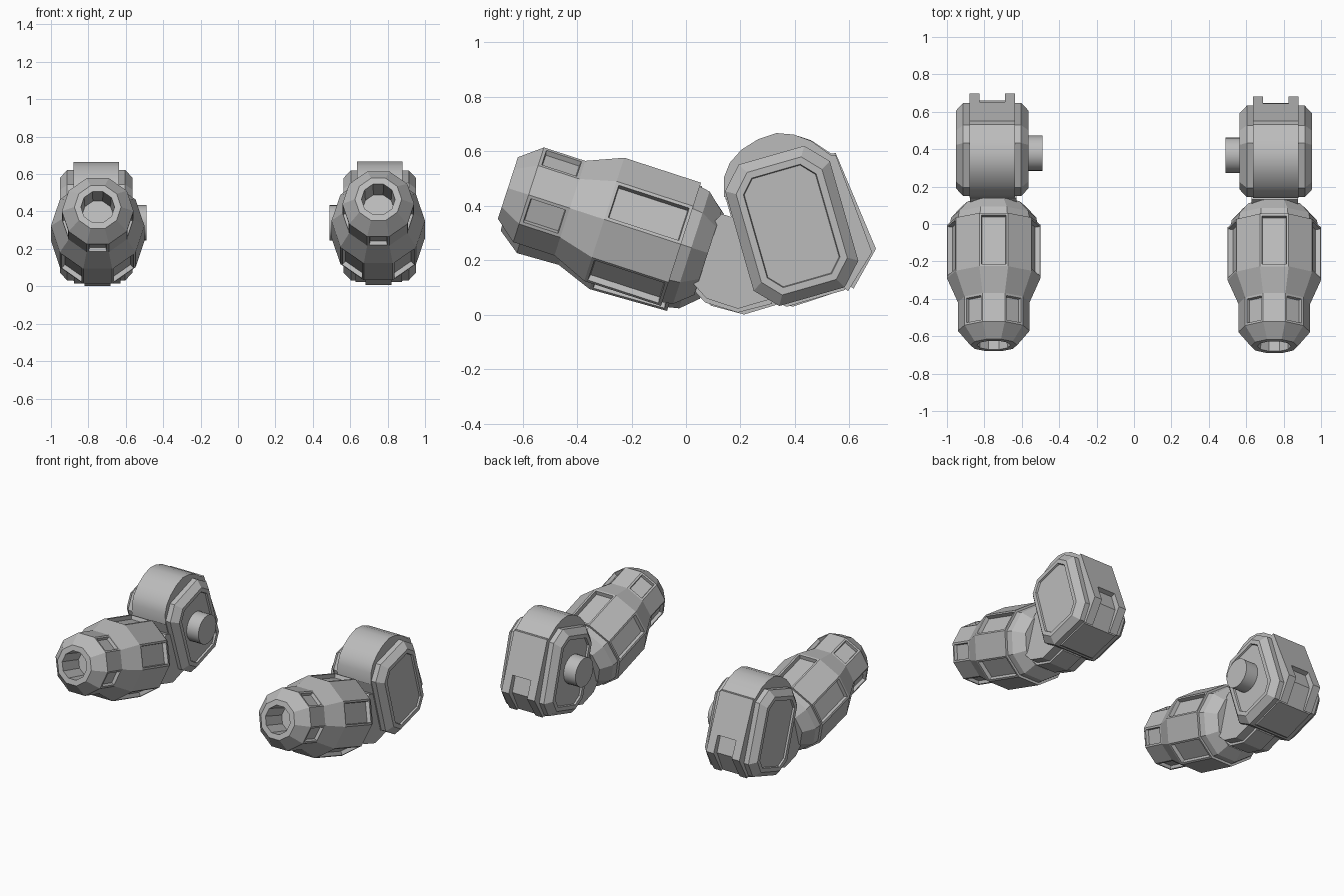
import bpy, bmesh, math
from mathutils import Matrix, Vector

if "Cube" in bpy.data.objects:
    bpy.data.objects.remove(bpy.data.objects["Cube"])

grey = bpy.data.materials.new("matte_grey")
grey.use_nodes = True
grey.diffuse_color = (0.5, 0.5, 0.5, 1)
bsdf = next(n for n in grey.node_tree.nodes if n.type == 'BSDF_PRINCIPLED')
bsdf.inputs["Base Color"].default_value = (0.5, 0.5, 0.5, 1)
bsdf.inputs["Roughness"].default_value = 0.7

SIDES = 10
# Local frames (y, z) of the barrel and of the shoulder
BARREL = Matrix.Translation((0.75, -0.30, 0.35)) @ Matrix.Rotation(math.radians(-18), 4, 'X')
SHOULDER = Matrix.Translation((0.758, 0.388, 0.326)) @ Matrix.Rotation(math.radians(16), 4, 'X')
ELBOW = Matrix.Translation((0.752, 0, 0))


def loft(rings, closed=False):
    """Skin a list of point rings, capping the ends unless it closes on itself."""
    bm = bmesh.new()
    loops = [[bm.verts.new(p) for p in ring] for ring in rings]
    bands = []
    for a, b in zip(loops, loops[1:]):
        n = len(a)
        bands.append([bm.faces.new((a[i], a[(i + 1) % n], b[(i + 1) % n], b[i])) for i in range(n)])
    caps = [bm.faces.new(loops[0]), bm.faces.new(loops[-1])]
    bmesh.ops.recalc_face_normals(bm, faces=bm.faces[:])
    return bm, bands, caps


def recess(bm, faces, border, depth):
    bmesh.ops.inset_individual(bm, faces=faces, thickness=border, use_even_offset=True)
    bmesh.ops.inset_individual(bm, faces=faces, thickness=0.003, depth=-depth, use_even_offset=True)


def slab(outline, x0, x1):
    """Extrude a (y, z) outline from x0 to x1."""
    return loft([[(x, y, z) for y, z in outline] for x in (x0, x1)])[0]


def finish(name, bm, frame, smooth=False):
    """Make the left part, then its mirrored and slightly turned twin."""
    pivot = Vector((0, 0.375, 0.34))
    turn = (Matrix.Translation(pivot + Vector((0, 0.01, 0))) @ Matrix.Rotation(math.radians(2.3), 4, 'X')
            @ Matrix.Translation(-pivot) @ Matrix.Scale(-1, 4, (1, 0, 0)))
    for side, place in (("left", frame), ("right", turn @ frame)):
        copy = bm.copy()
        copy.transform(place)
        if side == "right":
            bmesh.ops.reverse_faces(copy, faces=copy.faces[:])
        mesh = bpy.data.meshes.new(f"{side}_{name}")
        copy.to_mesh(mesh)
        copy.free()
        mesh.materials.append(grey)
        obj = bpy.data.objects.new(mesh.name, mesh)
        bpy.context.collection.objects.link(obj)
        if smooth:
            bpy.ops.object.select_all(action='DESELECT')
            obj.select_set(True)
            bpy.context.view_layer.objects.active = obj
            bpy.ops.object.shade_smooth_by_angle(angle=math.radians(35))
    bm.free()


# Barrel: ten-sided turned profile (position along axis, radius), from bore floor to back
profile = [(-0.20, 0.085), (-0.372, 0.09), (-0.372, 0.125), (-0.292, 0.192), (-0.133, 0.192),
           (0, 0.25), (0.296, 0.25), (0.296, 0.235), (0.336, 0.228), (0.40, 0.17)]
rings = []
for s, r in profile:
    angles = [2 * math.pi * i / SIDES for i in range(SIDES)]
    rings.append([(r * math.cos(a), s, r * math.sin(a)) for a in angles])
bm, bands, caps = loft(rings)
recess(bm, bands[5][0::2], 0.012, 0.025)
recess(bm, bands[3][1::2], 0.012, 0.02)
finish("forearm_barrel", bm, BARREL)

# Shoulder housing: stretched octagon with chamfered rims and sunken side panels


def octagon(x, shrink):
    hy, hz, cy, cz = 0.20 - shrink, 0.27 - shrink, 0.125 - shrink * 0.6, 0.19 - shrink * 0.6
    half = [(hy, -cz), (hy, cz), (cy, hz), (-cy, hz)]
    return [(x, y, z) for y, z in half + [(-y, -z) for y, z in half]]


bm, bands, caps = loft([octagon(-0.193, 0.036), octagon(-0.155, 0), octagon(0.155, 0), octagon(0.193, 0.036)])
recess(bm, caps, 0.025, 0.012)
finish("shoulder_housing", bm, SHOULDER)

# Raised centre band with the domed crown
band = [(-0.21, 0.17), (-0.19, 0.24), (-0.155, 0.285), (-0.10, 0.32), (-0.03, 0.34), (0.04, 0.343),
        (0.10, 0.32), (0.155, 0.28), (0.21, 0.21), (0.22, -0.17), (0.12, -0.28),
        (-0.10, -0.28), (-0.205, -0.19), (-0.205, 0.17)]
finish("shoulder_band", slab(band, -0.122, 0.122), SHOULDER, smooth=True)

# Back plate with a notch between two lower tabs
finish("back_plate", slab([(0.18, 0.215), (0.227, 0.206), (0.248, -0.06), (0.18, -0.06)], -0.122, 0.122), SHOULDER)
tab = [(0.18, -0.06), (0.248, -0.06), (0.257, -0.174), (0.133, -0.287), (0.10, -0.24)]
for i, x in enumerate((-0.122, 0.067)):
    finish(f"back_tab_{i + 1}", slab(tab, x, x + 0.055), SHOULDER)

# Round joint pin on the inner side
bm = bmesh.new()
bmesh.ops.create_cone(bm, cap_ends=True, segments=24, radius1=0.094, radius2=0.094, depth=0.12)
bm.transform(Matrix.Translation((0.55, 0.368, 0.34)) @ Matrix.Rotation(math.pi / 2, 4, 'Y'))
finish("joint_pin", bm, Matrix.Identity(4), smooth=True)

# Elbow link: a wide knuckle with a prouder narrow core
link = [(0.13, 0.37), (0.03, 0.26), (0.03, 0.11), (0.075, 0.06), (0.19, 0.022), (0.32, 0.06), (0.36, 0.30)]
core = [(0.13, 0.34), (0.02, 0.24), (0.02, 0.10), (0.07, 0.045), (0.19, 0.008), (0.315, 0.04), (0.36, 0.28)]
finish("elbow_link", slab(link, -0.125, 0.125), ELBOW)
finish("elbow_core", slab(core, -0.07, 0.07), ELBOW)
